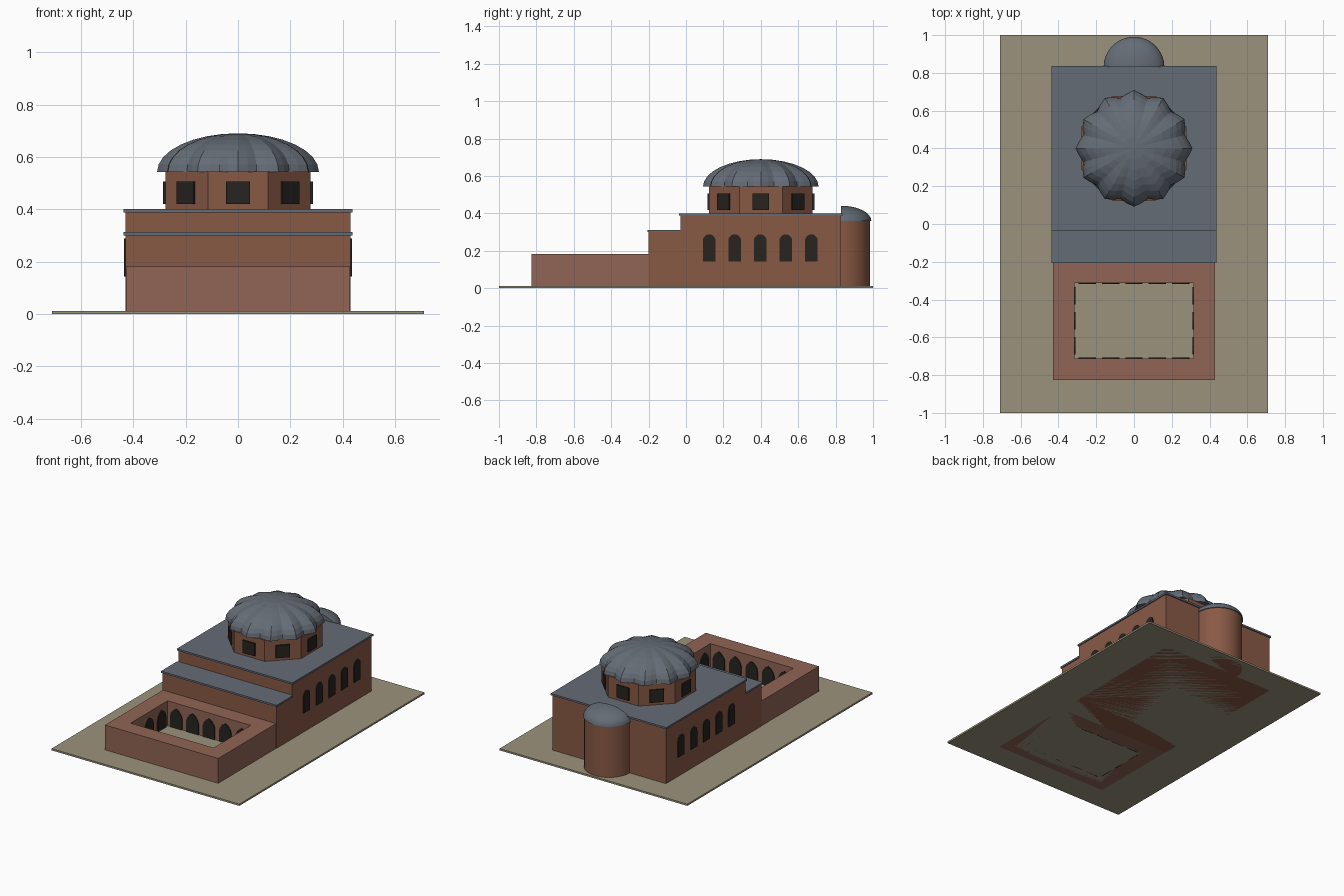
import bpy, bmesh
from math import sin, cos, pi, radians
from mathutils import Matrix, Vector

if "Cube" in bpy.data.objects:
    bpy.data.objects.remove(bpy.data.objects["Cube"])


def mat(name, r, g, b):
    m = bpy.data.materials.new(name)
    m.diffuse_color = (r, g, b, 1)
    m.use_nodes = True
    m.node_tree.nodes["Principled BSDF"].inputs["Base Color"].default_value = m.diffuse_color
    return m


BRICK = mat("brick", 0.25, 0.10, 0.06)
PALE = mat("pale_brick", 0.28, 0.13, 0.09)
LEAD = mat("lead", 0.13, 0.15, 0.18)
DARK = mat("dark_opening", 0.02, 0.017, 0.014)
EARTH = mat("earth", 0.33, 0.29, 0.20)


def finish(name, bm, material):
    bmesh.ops.recalc_face_normals(bm, faces=bm.faces)
    me = bpy.data.meshes.new(name)
    bm.to_mesh(me)
    bm.free()
    ob = bpy.data.objects.new(name, me)
    bpy.context.collection.objects.link(ob)
    me.materials.append(material)
    return ob


def prism(name, pts, depth, material, matrix=Matrix()):
    """Extrude a 2D outline by depth along local z."""
    bm = bmesh.new()
    f = bm.faces.new([bm.verts.new((x, y, 0)) for x, y in pts])
    r = bmesh.ops.extrude_face_region(bm, geom=[f])
    top = [v for v in r["geom"] if isinstance(v, bmesh.types.BMVert)]
    bmesh.ops.translate(bm, verts=top, vec=(0, 0, depth))
    bm.transform(matrix)
    return finish(name, bm, material)


def box(name, x, y0, y1, z0, z1, material):
    pts = [(-x, y0), (x, y0), (x, y1), (-x, y1)]
    return prism(name, pts, z1 - z0, material, Matrix.Translation((0, 0, z0)))


def on_wall(x, y, z, angle):
    """Place an upright outline so that its thickness points along angle."""
    out = Vector((cos(angle), sin(angle), 0))
    side = Vector((-sin(angle), cos(angle), 0))
    m = Matrix((side, Vector((0, 0, 1)), out)).transposed().to_4x4()
    return Matrix.Translation((x, y, z)) @ m


def round_arch(w, h, n=10):
    r = w / 2
    return [(-r, 0), (r, 0)] + [(r * cos(pi * i / n), h - r + r * sin(pi * i / n))
                                for i in range(n + 1)]


def pointed_arch(w, spring, h):
    r = w / 2
    arc = [(r, spring), (r * 0.85, spring + (h - spring) * 0.4),
           (r * 0.5, spring + (h - spring) * 0.75)]
    return [(-r, 0), (r, 0)] + arc + [(0, h)] + [(-x, y) for x, y in reversed(arc)]


# Ground slab, hall and entrance porch with their roof slabs
box("ground_slab", 0.71, -1, 1, 0, 0.012, EARTH)
box("hall", 0.43, -0.03, 0.83, 0, 0.39, BRICK)
box("hall_roof", 0.437, -0.037, 0.837, 0.388, 0.4, LEAD)
box("porch", 0.43, -0.2, -0.03, 0, 0.302, BRICK)
box("porch_roof", 0.437, -0.207, -0.03, 0.3, 0.312, LEAD)

# Courtyard ring with an open middle
bm = bmesh.new()
rings = []
for x, y0, y1 in ((0.428, -0.825, -0.2), (0.314, -0.712, -0.312)):
    rings.append([[bm.verts.new(p + (z,)) for p in ((-x, y0), (x, y0), (x, y1), (-x, y1))]
                  for z in (0, 0.182)])
(ob_, ot), (ib, it) = rings
for a, b in ((ob_, ot), (ot, it), (it, ib), (ib, ob_)):
    for i in range(4):
        j = (i + 1) % 4
        bm.faces.new((a[i], a[j], b[j], b[i]))
finish("courtyard_walls", bm, PALE)

# Pointed arcade openings around the courtyard
arch = pointed_arch(0.092, 0.085, 0.145)
for i in range(5):
    x = (i - 2) * 0.124
    prism("court_arch_front", arch, 0.008, DARK, on_wall(x, -0.715, 0, pi / 2))
    prism("court_arch_back", arch, 0.008, DARK, on_wall(x, -0.309, 0, -pi / 2))
for i in range(3):
    y = -0.512 + (i - 1) * 0.133
    for s in (-1, 1):
        prism("court_arch_side", arch, 0.008, DARK,
              on_wall(s * 0.317, y, 0, pi if s > 0 else 0))

# Round-headed hall windows
for i in range(5):
    for s in (-1, 1):
        prism("hall_window", round_arch(0.068, 0.145), 0.01, DARK,
              on_wall(s * 0.425, 0.397 + (i - 2) * 0.1365, 0.143, 0 if s > 0 else pi))

# Octagonal drum with square windows
CY = 0.4
octagon = [(0.3 * cos(radians(22.5 + 45 * i)), CY + 0.3 * sin(radians(22.5 + 45 * i)))
           for i in range(8)]
prism("drum", octagon, 0.155, BRICK, Matrix.Translation((0, 0, 0.39)))
square = [(-0.045, 0), (0.045, 0), (0.045, 0.087), (-0.045, 0.087)]
for i in range(8):
    a = i * pi / 4
    prism("drum_window", square, 0.014, DARK,
          on_wall(0.272 * cos(a), CY + 0.272 * sin(a), 0.419, a))


def dome(name, centre, rad, height, n, levels, start, sweep, material):
    """Dome shell with closed base; rad(angle) gives the rim shape."""
    bm = bmesh.new()
    full = sweep > 6.28
    m = n if full else n + 1
    rows = []
    for k in range(levels):
        t = pi / 2 * k / levels
        row = []
        for i in range(m):
            a = start + sweep * i / n
            r = rad(a) * cos(t)
            row.append(bm.verts.new((r * cos(a), r * sin(a), height * sin(t))))
        rows.append(row)
    tip = bm.verts.new((0, 0, height))
    for i in range(n):
        j = (i + 1) % m
        for a, b in zip(rows, rows[1:]):
            bm.faces.new((a[i], a[j], b[j], b[i]))
        bm.faces.new((rows[-1][i], rows[-1][j], tip))
    bm.faces.new(rows[0])
    if not full:
        bm.faces.new([r[0] for r in rows] + [tip] + [r[-1] for r in reversed(rows[1:])])
    bm.transform(Matrix.Translation(centre))
    return finish(name, bm, material)


# Fluted main dome
dome("main_dome", (0, CY, 0.543), lambda a: 0.293 + 0.016 * cos(12 * a), 0.147,
     48, 8, 0, 2 * pi, LEAD)

# Apse: half-round wall and half dome
half = [(0.155 * cos(pi * i / 24), 0.83 + 0.155 * sin(pi * i / 24)) for i in range(25)]
apse = prism("apse_wall", half, 0.362, BRICK)
cap = dome("apse_dome", (0, 0.83, 0.36), lambda a: 0.161, 0.081, 24, 8, 0, pi, LEAD)

# Smooth the curved apse
for o in (apse, cap):
    bpy.ops.object.select_all(action='DESELECT')
    o.select_set(True)
    bpy.context.view_layer.objects.active = o
    bpy.ops.object.shade_smooth_by_angle(angle=radians(30))
